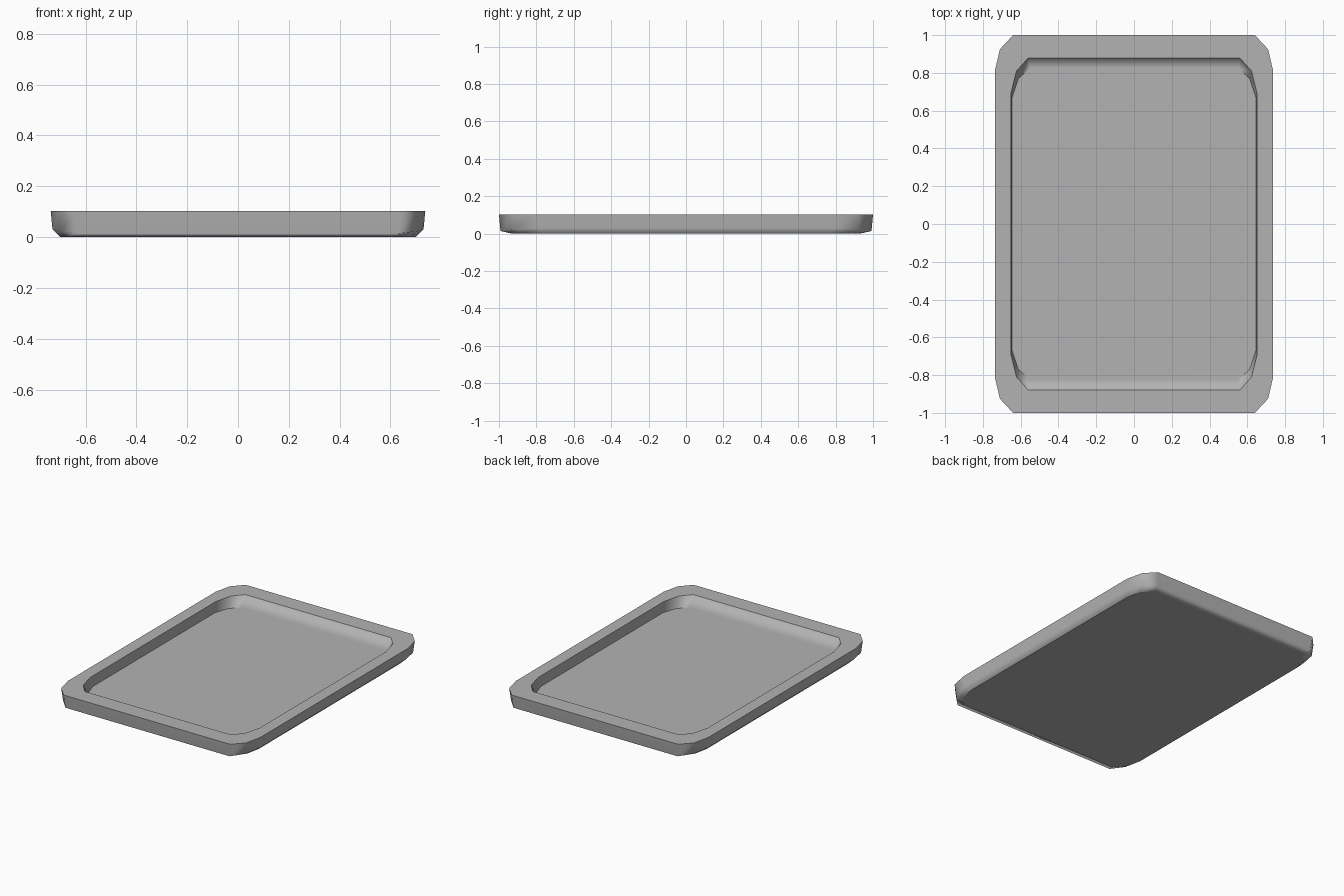
import bpy, bmesh

cube = bpy.data.objects.get("Cube")
if cube:
    bpy.data.objects.remove(cube, do_unlink=True)

# Plain grey for the whole tray
grey = bpy.data.materials.new("plain_grey")
grey.use_nodes = True
colour = (0.45, 0.45, 0.45, 1)
grey.diffuse_color = colour
grey.node_tree.nodes["Principled BSDF"].inputs["Base Color"].default_value = colour

# One corner of each ring, from the long side round to the short end
bottom = [(0.70, 0.77, 0), (0.68, 0.87, 0), (0.61, 0.93, 0)]
curb = [(0.73, 0.80, 0.03), (0.70, 0.92, 0.022), (0.63, 0.992, 0.014)]
outer_rim = [(0.737, 0.81, 0.103), (0.71, 0.925, 0.103), (0.64, 1.0, 0.103)]
inner_rim = [(0.652, 0.69, 0.103), (0.622, 0.81, 0.103), (0.56, 0.88, 0.103)]
floor = [(0.645, 0.67, 0.035), (0.612, 0.77, 0.035), (0.55, 0.825, 0.035)]

bm = bmesh.new()


def ring(corner):
    """Mirror a corner into all four quadrants, in counter-clockwise order."""
    points = []
    for sx, sy in ((1, 1), (-1, 1), (-1, -1), (1, -1)):
        order = corner if sx * sy > 0 else corner[::-1]
        points += [(sx * x, sy * y, z) for x, y, z in order]
    return [bm.verts.new(p) for p in points]


# Walls, rim and recess as bands between neighbouring rings
rings = [ring(c) for c in (bottom, curb, outer_rim, inner_rim, floor)]
for low, high in zip(rings, rings[1:]):
    for i in range(len(low)):
        j = (i + 1) % len(low)
        bm.faces.new((low[i], low[j], high[j], high[i]))

# Underside and recessed floor
bm.faces.new(rings[0][::-1])
bm.faces.new(rings[-1])
for face in bm.faces:
    face.smooth = True

# Crisp edges: both rim outlines, and the floor and base except at the short ends
for index, loop in enumerate(rings):
    for a, b in zip(loop, loop[1:] + loop[:1]):
        short_end = a.co.y == b.co.y
        if index in (2, 3) or (index in (0, 4) and not short_end):
            bm.edges.get((a, b)).smooth = False

mesh = bpy.data.meshes.new("tray")
bm.to_mesh(mesh)
bm.free()
mesh.materials.append(grey)
tray = bpy.data.objects.new("tray", mesh)
bpy.context.collection.objects.link(tray)

# Keep the large flat faces evenly shaded
weighted = tray.modifiers.new("flat_floor", "WEIGHTED_NORMAL")
weighted.keep_sharp = True
weighted.weight = 90
